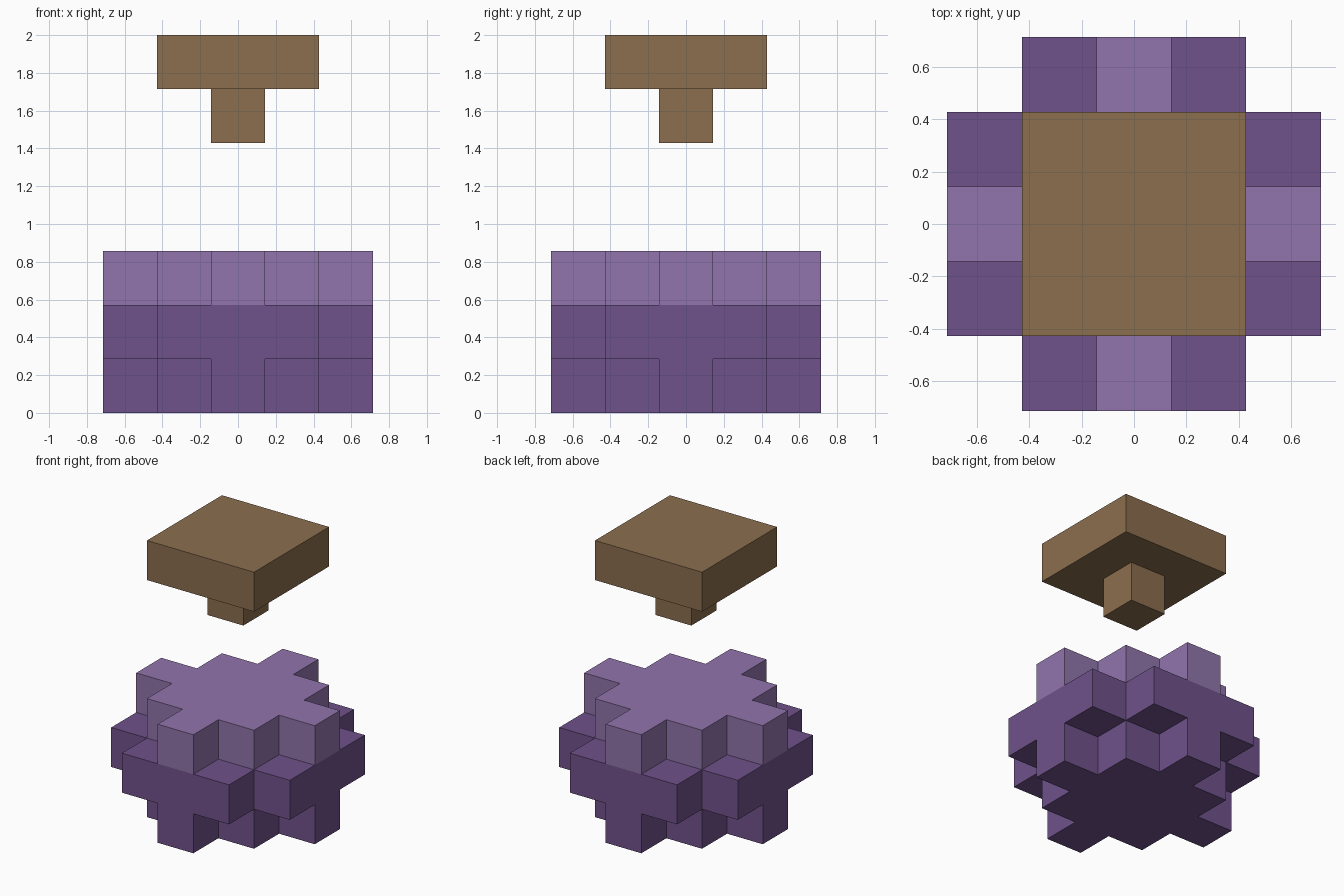
import bpy
import bmesh

cube = bpy.data.objects.get("Cube")
if cube:
    bpy.data.objects.remove(cube, do_unlink=True)

U = 2 / 7  # one block


def material(name, rgb):
    linear = [((c / 255 + 0.055) / 1.055) ** 2.4 for c in rgb] + [1]
    mat = bpy.data.materials.new(name)
    mat.use_nodes = True
    mat.diffuse_color = linear
    mat.node_tree.nodes["Principled BSDF"].inputs["Base Color"].default_value = linear
    return mat


def layer(name, quarter, level, mat):
    """Turn a quarter outline four times and extrude it one block up."""
    outline = []
    for _ in range(4):
        outline += quarter
        quarter = [(-y, x) for x, y in quarter]
    bm = bmesh.new()
    base = bm.faces.new([bm.verts.new((x * U, y * U, level * U)) for x, y in outline])
    top = bmesh.ops.extrude_face_region(bm, geom=[base], use_keep_orig=True)["geom"]
    moved = [v for v in top if isinstance(v, bmesh.types.BMVert)]
    bmesh.ops.translate(bm, verts=moved, vec=(0, 0, U))
    bmesh.ops.recalc_face_normals(bm, faces=bm.faces)
    mesh = bpy.data.meshes.new(name)
    bm.to_mesh(mesh)
    bm.free()
    mesh.materials.append(mat)
    obj = bpy.data.objects.new(name, mesh)
    bpy.context.collection.objects.link(obj)
    return obj


light_purple = material("light purple", (145, 117, 172))
dark_purple = material("dark purple", (111, 82, 138))
brown = material("wood brown", (139, 110, 78))

# Quarter outlines, in blocks
narrow_arms = [(2.5, -0.5), (2.5, 0.5), (1.5, 0.5), (1.5, 1.5), (0.5, 1.5)]
wide_arms = [(2.5, -1.5), (2.5, 1.5), (1.5, 1.5)]

# Stepped body
layer("body_bottom", narrow_arms, 0, dark_purple)
layer("body_middle", wide_arms, 1, dark_purple)
layer("body_top", narrow_arms, 2, light_purple)

# Floating stopper
layer("stopper_stem", [(0.5, 0.5)], 5, brown)
layer("stopper_head", [(1.5, 1.5)], 6, brown)
